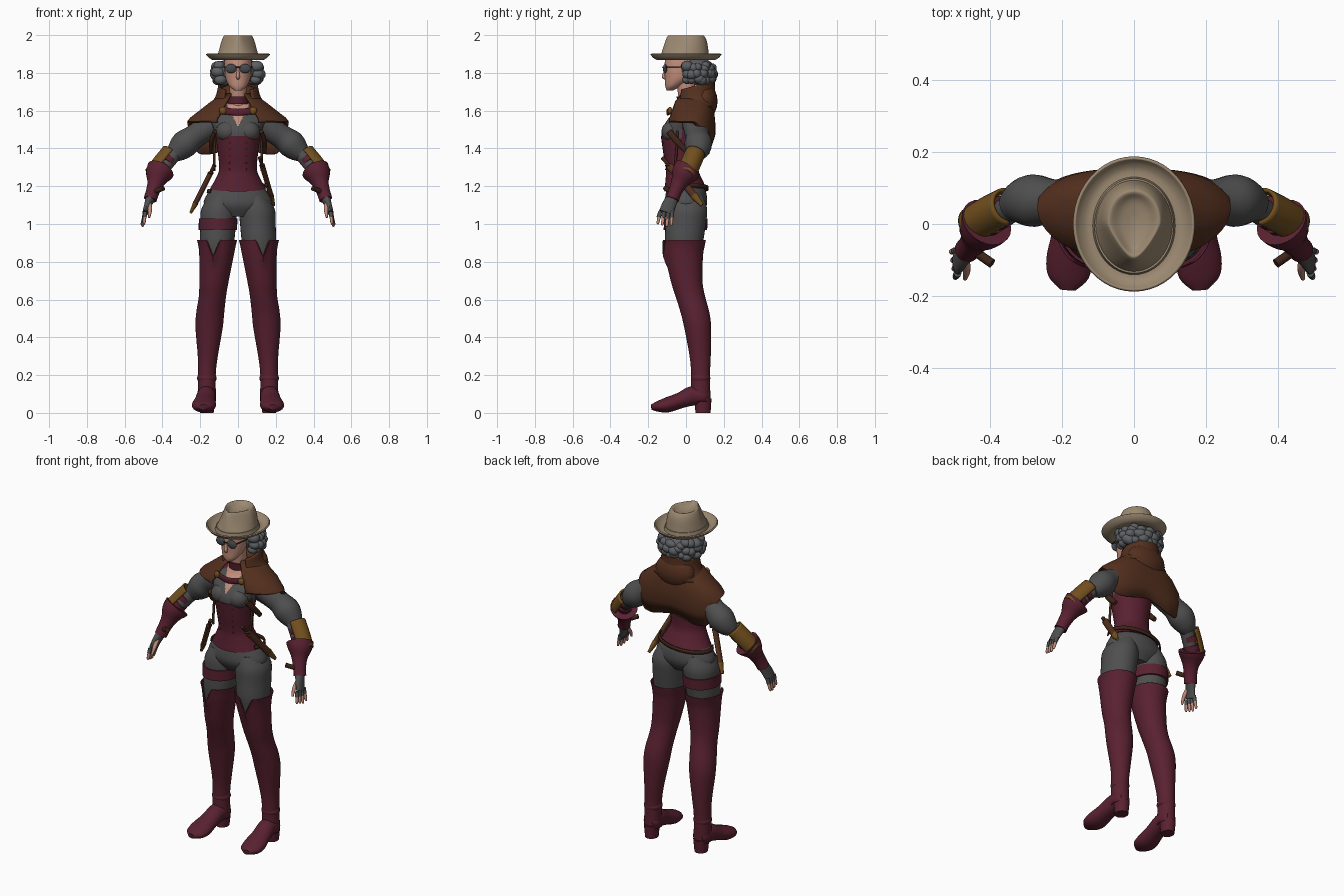
import bpy, bmesh, random
from math import sin, cos, pi, radians, copysign
from mathutils import Vector

random.seed(4)
old = bpy.data.objects.get("Cube")
if old:
    bpy.data.objects.remove(old)


def material(name, *rgb):
    m = bpy.data.materials.new(name)
    m.use_nodes = True
    m.diffuse_color = (*rgb, 1)
    shader = next(n for n in m.node_tree.nodes if n.type == "BSDF_PRINCIPLED")
    shader.inputs["Base Color"].default_value = (*rgb, 1)
    shader.inputs["Roughness"].default_value = .8
    return m


grey = material("grey cloth", .078, .078, .078)
wine = material("wine leather", .1, .015, .03)
brown = material("brown wool", .088, .029, .013)
dark = material("dark brown leather", .05, .018, .009)
gold = material("ochre leather", .17, .08, .013)
tan = material("tan felt", .33, .25, .165)
skin = material("skin", .54, .27, .2)
hair = material("silver hair", .11, .117, .125)
glass = material("dark glass", .06, .065, .075)
lips = material("lips", .32, .1, .08)


def finish(name, bm, mats, rule=None, thick=0):
    bmesh.ops.recalc_face_normals(bm, faces=bm.faces)
    mesh = bpy.data.meshes.new(name)
    bm.to_mesh(mesh)
    bm.free()
    for m in mats if isinstance(mats, list) else [mats]:
        mesh.materials.append(m)
    mesh.shade_smooth()
    mesh.set_sharp_from_angle(angle=radians(45))
    if rule:
        for face in mesh.polygons:
            face.material_index = rule(face.center)
    ob = bpy.data.objects.new(name, mesh)
    bpy.context.collection.objects.link(ob)
    if thick:
        mod = ob.modifiers.new("thickness", "SOLIDIFY")
        mod.thickness, mod.offset = thick, 0


def grid(name, rows, mats, wrap=True, caps=True, **opts):
    """Skin a list of equal rows of points."""
    bm = bmesh.new()
    vs = [[bm.verts.new(p) for p in row] for row in rows]
    n = len(rows[0])
    for lo, hi in zip(vs, vs[1:]):
        for i in range(n if wrap else n - 1):
            j = (i + 1) % n
            bm.faces.new((lo[i], lo[j], hi[j], hi[i]))
    if wrap and caps:
        bm.faces.new(vs[0])
        bm.faces.new(vs[-1])
    finish(name, bm, mats, **opts)


def spline(points, k):
    """Smooth interpolation through tuples."""
    out = []
    last = len(points) - 1
    for i in range(last):
        near = [points[min(max(i + d, 0), last)] for d in (-1, 0, 1, 2)]
        for step in range(k):
            t = step / k
            out.append([b + t * (c - a + t * (2*a - 5*b + 4*c - d + t * (3*b - 3*c + d - a))) / 2
                        for a, b, c, d in zip(*near)])
    return out + [list(points[-1])]


def loft(name, rings, mats, n=32, k=4, arc=None, warp=None, **opts):
    """Horizontal ellipses given as centre x, y, z and radii x, y."""
    start, end = arc or (0, 2 * pi)
    count = n if arc is None else n + 1
    rows = []
    for x, y, z, rx, ry in spline(rings, k):
        row = []
        for i in range(count):
            a = start + (end - start) * i / n
            p = Vector((x + rx * cos(a), y + ry * sin(a), z))
            row.append(warp(p, a) if warp else p)
        rows.append(row)
    grid(name, rows, mats, wrap=arc is None, **opts)


def tube(name, path, mats, n=16, k=4, ref=(1, 0, 0), arc=None, **opts):
    """Ellipses across a path of x, y, z, radius, optional second radius."""
    pts = spline([tuple(p) if len(p) == 5 else (*p, p[3]) for p in path], k)
    start, end = arc or (0, 2 * pi)
    rows = []
    for i, p in enumerate(pts):
        c = Vector(p[:3])
        t = (Vector(pts[min(i + 1, len(pts) - 1)][:3]) - Vector(pts[max(i - 1, 0)][:3])).normalized()
        u = Vector(ref)
        u = (u - t * u.dot(t)).normalized()
        v = t.cross(u)
        angles = [start + (end - start) * j / n for j in range(n + bool(arc))]
        rows.append([c + u * p[3] * cos(a) + v * p[4] * sin(a) for a in angles])
    grid(name, rows, mats, wrap=arc is None, **opts)


def blob(name, loc, size, mat, detail=20):
    bm = bmesh.new()
    bmesh.ops.create_uvsphere(bm, u_segments=detail, v_segments=detail // 2, radius=1)
    for v in bm.verts:
        v.co = Vector(loc) + v.co * Vector(size)
    finish(name, bm, mat)


# Hat: curled brim, pinched teardrop crown, band
def pinch(p, a):
    h = max(0, p.z - 1.89) / .11
    return Vector((p.x * (1 + h * p.y * (5 if p.y < 0 else 1)), p.y, p.z))


loft("hat_brim", [(0, 0, 1.877, .08, .1), (0, 0, 1.871, .125, .145), (0, 0, 1.882, .15, .17),
                  (0, 0, 1.9, .167, .185)], tan, n=48, caps=False, thick=.008)
loft("hat_crown", [(0, -.005, 1.87, .112, .132), (0, -.005, 1.9, .106, .126), (0, 0, 1.96, .09, .112),
                   (0, 0, 1.99, .078, .1), (0, 0, 1.998, .067, .088), (0, 0, 1.98, .04, .065),
                   (0, 0, 1.97, .01, .02)], tan, n=48, warp=pinch)
loft("hat_band", [(0, -.005, 1.876, .115, .136), (0, -.005, 1.896, .11, .132)], tan, n=48, k=1)

# Head, face and glasses
loft("head", [(0, -.085, 1.708, .02, .018), (0, -.068, 1.73, .046, .042), (0, -.04, 1.77, .065, .072),
              (0, -.03, 1.82, .071, .085), (0, -.02, 1.87, .071, .09), (0, -.02, 1.92, .06, .075)], skin)
tube("nose", [(0, -.106, 1.825, .006), (0, -.115, 1.795, .008), (0, -.118, 1.78, .01), (0, -.106, 1.77, .008)], skin)
blob("mouth", (0, -.102, 1.75), (.018, .008, .005), lips)
loft("neck", [(0, .02, 1.58, .055, .05), (0, .01, 1.65, .045, .047), (0, -.005, 1.78, .045, .05)], skin)
tube("glasses_bridge", [(-.012, -.123, 1.83, .003), (.012, -.123, 1.83, .003)], dark, ref=(0, 0, 1))
for s, side in ((1, "left"), (-1, "right")):
    blob(side + "_lens", (s * .037, -.111, 1.823), (.031, .011, .024), glass)
    tube(side + "_glasses_arm", [(s * .066, -.108, 1.832, .003), (s * .076, -.05, 1.832, .003),
                                 (s * .076, .01, 1.83, .003)], dark, ref=(0, 0, 1))

# Curly hair behind and beside the face
blob("hair_mass", (0, .055, 1.815), (.115, .098, .068), hair)
for z, reach in ((1.765, .97), (1.8, 1.04), (1.832, 1)):
    for i in range(14):
        a = radians(-24 + 17.5 * i + random.uniform(-6, 6))
        r = random.uniform(.024, .034)
        blob("curl", (reach * .108 * cos(a), .045 + reach * .09 * sin(a), z + random.uniform(-.01, .01)),
             (r * 1.15, r, r * .9), hair, 14)

# Torso
loft("hips", [(0, 0, 1.04, .1, .075), (0, 0, 1.1, .18, .11), (0, 0, 1.17, .156, .106),
              (0, -.008, 1.21, .12, .088), (0, -.015, 1.25, .09, .07)], grey)
loft("bodice", [(0, -.003, 1.188, .148, .112), (0, -.012, 1.24, .118, .096), (0, -.02, 1.29, .1, .086),
                (0, -.025, 1.38, .107, .096), (0, -.025, 1.465, .12, .108)], wine,
     warp=lambda p, a: p - Vector((0, 0, .015 * max(0, -sin(a)) * max(0, (1.25 - p.z) / .06))))


def chest_colour(c):
    if c.y < 0 and abs(c.x) < (c.z - 1.515) * .5:
        return 2
    return 1 if c.y > -.02 else 0


loft("chest", [(0, -.025, 1.44, .115, .102), (0, -.022, 1.5, .128, .104), (0, 0, 1.56, .145, .092),
               (0, .025, 1.61, .11, .07), (0, .025, 1.645, .05, .05)], [grey, wine, skin], n=160, k=10,
     rule=chest_colour)
loft("neck_band", [(0, .01, 1.635, .054, .055), (0, .005, 1.675, .052, .055)], wine, k=1)
loft("belt", [(0, 0, 1.18, .162, .116), (0, 0, 1.2, .158, .115)], dark, k=1, arc=(radians(-25), radians(205)),
     thick=.008, warp=lambda p, a: p + Vector((0, 0, .1 * p.x)))

# Cape with two back lobes, hood and clasped band
cape = []
for rx, front, rear, z, drop in ((.07, .07, .07, 1.69, 0), (.14, .11, .085, 1.645, 0), (.21, .13, .1, 1.59, 0),
                                 (.25, .142, .105, 1.56, .03), (.264, .145, .105, 1.545, .09),
                                 (.25, .145, .08, 1.54, .17)):
    row = []
    for i in range(61):
        a = radians(25 + 310 * i / 60)
        back = (1 - cos(a)) / 2
        t = min(1, max(0, (back - .45) / .4))
        lobe = t * t * (3 - 2 * t) - .2 * max(0, 1 - abs(a - pi) / .5)
        x, y = sin(a), -cos(a)
        if y > 0:
            x, y = copysign(abs(x) ** .8, x), y ** .8
        row.append((rx * x, .045 + y * (rear if y > 0 else front), z - drop * lobe))
    cape.append(row)
grid("shoulder_cape", cape, brown, wrap=False, thick=.01)
loft("hood_collar", [(0, .04, 1.6, .17, .115), (0, .045, 1.67, .115, .102), (0, .05, 1.735, .098, .095)], brown,
     arc=(radians(-48), radians(228)), thick=.014,
     warp=lambda p, a: p + Vector((0, 0, .3 * (p.y - .06))))
blob("hood_folds", (0, .1, 1.65), (.125, .067, .095), brown)
tube("clasp_band", [(-.08, -.08, 1.6, .018, .006), (0, -.098, 1.592, .018, .006), (.08, -.08, 1.6, .018, .006)],
     wine, ref=(0, 0, 1))

# Everything that comes in pairs
for s, side in ((1, "left"), (-1, "right")):
    def flip(*points):
        return [(s * p[0], *p[1:]) for p in points]

    def name(part):
        return side + "_" + part

    out = (s, .3, 1)
    blob(name("bust"), (s * .057, -.075, 1.49), (.06, .055, .055), grey)
    blob(name("clasp"), (s * .08, -.085, 1.6), (.02, .012, .02), gold)
    for i in range(5):
        blob(name("stud"), (s * .045, -.108 - .003 * i, 1.29 + .035 * i), (.004, .004, .004), gold, 8)

    # Arm
    tube(name("sleeve"), flip((.12, .045, 1.535, .066), (.19, .055, 1.49, .064), (.235, .062, 1.46, .064),
                              (.28, .065, 1.425, .073), (.315, .06, 1.392, .063), (.345, .05, 1.365, .043)),
         grey, n=24, ref=out)
    tube(name("forearm"), flip((.33, .05, 1.38, .04), (.43, -.01, 1.25, .034)), grey, ref=out)
    tube(name("bracer"), flip((.353, .05, 1.378, .048), (.4, .025, 1.32, .049), (.447, -.003, 1.26, .047)), gold,
         ref=out, arc=(radians(-95), radians(95)), thick=.01)
    for t in (.2, .55):
        x, y, z = .35 + .08 * t, .045 - .05 * t, 1.37 - .11 * t
        tube(name("bracer_strap"), flip((x, y, z, .046), (x + .016, y - .01, z - .022, .045)), wine, ref=out)
    tube(name("glove_cuff"), flip((.41, .005, 1.285, .075), (.424, -.014, 1.258, .066), (.437, -.037, 1.215, .044),
                                  (.452, -.058, 1.17, .036), (.465, -.073, 1.13, .035)), wine, n=24, ref=out)
    tube(name("wrist_toggle"), flip((.395, -.11, 1.19, .013), (.445, -.075, 1.17, .013)), dark, ref=(0, 0, 1))
    tube(name("palm"), flip((.462, -.07, 1.14, .026, .032), (.478, -.09, 1.1, .019, .037),
                            (.49, -.105, 1.06, .016, .038)), grey)
    for i in range(4):
        base = Vector((.491, -.074 - .021 * i, 1.065))
        tip = Vector((.51 - .004 * i, -.078 - .024 * i, .985 + .007 * abs(i - 1)))
        mid = base.lerp(tip, .45)
        tube(name("finger_glove"), flip((*base, .011), (*mid, .0105)), grey, n=10)
        tube(name("fingertip"), flip((*mid, .009), (*base.lerp(tip, .85), .008), (*tip, .004)), skin, n=10)
    tube(name("thumb"), flip((.47, -.1, 1.11, .013), (.466, -.13, 1.075, .011), (.47, -.152, 1.035, .006)), skin, n=10)

    # Leg and tall boot with a notched front
    loft(name("thigh"), flip((.115, -.008, .8, .075, .084), (.111, -.01, .9, .09, .1), (.105, -.002, 1, .094, .107),
                             (.1, .002, 1.08, .094, .11), (.09, 0, 1.15, .06, .09)), grey)

    def notch(p, a):
        cut = max(0, 1 - abs(a - 1.5 * pi - s * .2) / .35) * max(0, (p.z - .76) / .15)
        return p - Vector((0, 0, .085 * cut))

    loft(name("boot"), flip((.165, .077, .06, .046, .05), (.165, .077, .2, .044, .047), (.16, .075, .3, .05, .053),
                            (.153, .062, .45, .069, .068), (.147, .048, .53, .071, .073),
                            (.135, .022, .62, .069, .075), (.127, .003, .7, .075, .081),
                            (.114, -.01, .83, .088, .097), (.111, -.01, .885, .096, .106),
                            (.111, -.01, .915, .103, .112)), wine, n=60, warp=notch, caps=False, thick=.006)
    tube(name("ankle_fold"), flip((.165, .077, .17, .048), (.165, .077, .185, .052), (.165, .077, .2, .047)), wine, n=24)
    tube(name("foot"), flip((.165, .122, .09, .03, .03), (.165, .095, .09, .048, .045), (.168, .035, .09, .05, .052),
                            (.174, -.03, .066, .055, .042), (.18, -.1, .042, .064, .04),
                            (.182, -.15, .034, .055, .028), (.184, -.183, .03, .022, .014)), wine, n=24)
    loft(name("boot_heel"), flip((.165, .09, 0, .036, .04), (.165, .09, .075, .044, .045)), wine, k=1)

    # Side holster strap on the ribs
    tube(name("rib_holster"), flip((.122, -.09, 1.49, .011, .016), (.14, -.05, 1.44, .012, .017),
                                   (.14, .01, 1.38, .011, .014)), dark)
    tube(name("rib_strap"), flip((.118, -.045, 1.5, .007), (.125, -.05, 1.4, .007), (.125, -.06, 1.28, .007)), dark)

# Thigh strap on one leg
loft("thigh_strap", [(-.107, -.003, .968, .102, .115), (-.105, -.001, 1.03, .102, .116)], wine, k=1)

# Sheathed daggers
for side, top, end in (("left", (.128, -.09, 1.31), (.19, .085, 1.1)), ("right", (-.145, -.07, 1.27), (-.25, .01, 1.06))):
    top, end = Vector(top), Vector(end)
    hilt = top + (top - end) * .2
    tip = top.lerp(end, .75)
    tube(side + "_sheath", [(*top, .014, .02), (*tip, .013, .019)], brown)
    tube(side + "_sheath_tip", [(*tip, .015, .021), (*end, .007, .01)], gold)
    tube(side + "_hilt", [(*top, .009), (*hilt, .011)], dark)
    blob(side + "_guard", top, (.016, .022, .01), dark, 12)
